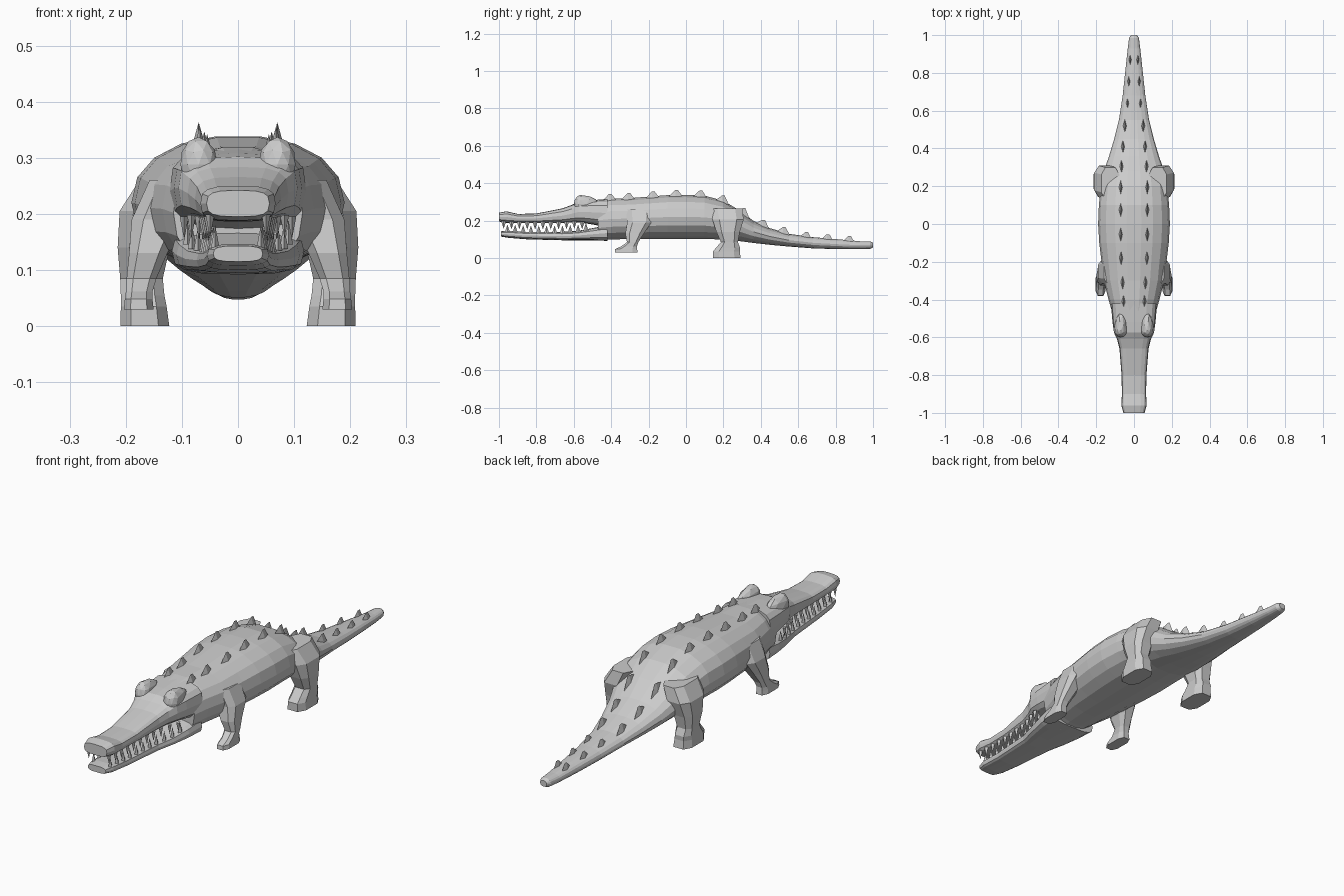
import bpy, bmesh, math

if "Cube" in bpy.data.objects:
    bpy.data.objects.remove(bpy.data.objects["Cube"])

hide = bpy.data.materials.new("hide_grey")
hide.diffuse_color = (0.6, 0.6, 0.6, 1)
hide.use_nodes = True
hide.node_tree.nodes["Principled BSDF"].inputs["Base Color"].default_value = hide.diffuse_color


def finish(bm, name, mirror=False):
    bmesh.ops.recalc_face_normals(bm, faces=bm.faces)
    me = bpy.data.meshes.new(name)
    bm.to_mesh(me)
    bm.free()
    me.materials.append(hide)
    ob = bpy.data.objects.new(name, me)
    bpy.context.collection.objects.link(ob)
    if mirror:
        ob.modifiers.new("mirror", 'MIRROR').use_mirror_merge = False
    return ob


def curve(a, half, n):
    # superellipse point at angle a
    c, s = math.cos(a), math.sin(a)
    f = 2 / n
    return (half[0] * math.copysign(abs(c) ** f, c),
            half[1] * math.copysign(abs(s) ** f, s))


def skin(bm, rings):
    rows = [[bm.verts.new(p) for p in r] for r in rings]
    k = len(rows[0])
    for r0, r1 in zip(rows, rows[1:]):
        for i in range(k):
            j = (i + 1) % k
            bm.faces.new((r0[i], r0[j], r1[j], r1[i]))
    bm.faces.new(rows[0])
    bm.faces.new(rows[-1])


def long_part(name, stations, n, sides):
    # stations along y: (y, half width, bottom, top)
    bm = bmesh.new()
    rings = []
    for y, w, z0, z1 in stations:
        pts = [curve(2 * math.pi * i / sides, (w, (z1 - z0) / 2), n) for i in range(sides)]
        rings.append([(x, y, (z0 + z1) / 2 + z) for x, z in pts])
    skin(bm, rings)
    return finish(bm, name)


def leg(name, stations):
    # stations downwards: (x, y, z, half x, half y)
    bm = bmesh.new()
    rings = []
    for x, y, z, hx, hy in stations:
        pts = [curve(2 * math.pi * (i + .5) / 8, (hx, hy), 3) for i in range(8)]
        rings.append([(x + a, y + b, z) for a, b in pts])
    skin(bm, rings)
    return finish(bm, name, True)


def sample(stations, y):
    st = sorted(stations)
    for a, b in zip(st, st[1:]):
        if a[0] <= y <= b[0]:
            t = (y - a[0]) / (b[0] - a[0])
            return [p + (q - p) * t for p, q in zip(a, b)]
    return st[-1]


# Trunk and tail
BODY = [(-.47, .115, .092, .312), (-.40, .135, .098, .320), (-.30, .160, .100, .322),
        (-.20, .172, .100, .330), (-.10, .184, .100, .338), (0, .190, .100, .340),
        (.10, .186, .100, .335), (.20, .176, .098, .308), (.28, .160, .090, .260),
        (.36, .132, .080, .200), (.45, .105, .070, .160), (.55, .080, .061, .130),
        (.68, .060, .051, .112), (.82, .045, .047, .100), (.93, .033, .047, .090),
        (.985, .026, .049, .089), (1.0, .016, .056, .082)]
long_part("body_and_tail", BODY, 2.2, 18)

# Jaws
UPPER = [(-.42, .122, .165, .316), (-.52, .114, .183, .308), (-.575, .106, .190, .302),
         (-.61, .090, .190, .284), (-.66, .077, .187, .266), (-.80, .066, .186, .238),
         (-.90, .064, .187, .236), (-.96, .067, .188, .250), (-1.0, .056, .195, .242)]
LOWER = [(-.42, .118, .092, .175), (-.50, .110, .094, .160), (-.58, .094, .095, .145),
         (-.66, .074, .095, .140), (-.85, .060, .100, .140), (-.95, .055, .108, .146),
         (-.99, .044, .115, .143)]
long_part("upper_jaw", UPPER, 3.2, 16)
long_part("lower_jaw", LOWER, 3.2, 16)

# Brow bulges over the eyes
bm = bmesh.new()
bmesh.ops.create_icosphere(bm, subdivisions=2, radius=1)
for v in bm.verts:
    x, y, z = v.co
    long = .035 if y < 0 else .10
    v.co = (.070 + .034 * x, -.565 + long * y, .288 + .049 * z)
finish(bm, "brows", True)

# Legs with feet
leg("front_legs", [(.115, -.25, .26, .045, .075), (.142, -.25, .19, .050, .068),
                   (.160, -.275, .13, .036, .052), (.172, -.285, .085, .028, .032),
                   (.176, -.305, .062, .025, .045), (.177, -.320, .048, .026, .062),
                   (.177, -.320, .030, .028, .064)])
leg("hind_legs", [(.125, .215, .265, .050, .090), (.155, .225, .205, .059, .088),
                  (.168, .225, .14, .049, .066), (.172, .232, .085, .040, .048),
                  (.170, .225, .055, .041, .068), (.168, .216, .035, .043, .076),
                  (.166, .218, 0, .046, .078)])

# Back scutes, a row each side of the spine
SCUTES = [(-.41, .055), (-.31, .060), (-.18, .068), (-.055, .070), (.075, .070), (.195, .070),
          (.305, .066), (.41, .058), (.52, .048), (.64, .034), (.755, .027), (.87, .020)]
bm = bmesh.new()
for y, x in SCUTES:
    def top(yy):
        _, w, z0, z1 = sample(BODY, yy)
        return (z0 + z1) / 2 + (z1 - z0) / 2 * (1 - (x / w) ** 2.2) ** (1 / 2.2)
    s = 1 if y < .6 else .8
    base = [bm.verts.new((x + dx * s, y + dy * s, top(y + dy * s) - .008))
            for dx, dy in ((-.011, 0), (0, -.042), (.011, 0), (0, .040))]
    tip = [bm.verts.new((x, y + dy, top(y) + .031 * s)) for dy in (-.003, .012)]
    a, b, c, d = base
    bm.faces.new((a, b, tip[0]))
    bm.faces.new((b, c, tip[0]))
    bm.faces.new((c, d, tip[1], tip[0]))
    bm.faces.new((d, a, tip[0], tip[1]))
    bm.faces.new(base)
finish(bm, "back_scutes", True)


# Teeth along each jaw edge
def teeth(name, stations, ys, col, sign):
    bm = bmesh.new()
    for y in ys:
        st = sample(stations, y)
        x, z = st[1] - .013, st[col] - sign * .008
        ring = [bm.verts.new((x + .008 * math.cos(a), y + .014 * math.sin(a), z))
                for a in (0, math.pi / 2, math.pi, 1.5 * math.pi)]
        tip = bm.verts.new((x, y, z + sign * .042))
        for i in range(4):
            bm.faces.new((ring[i], ring[(i + 1) % 4], tip))
        bm.faces.new(ring)
    finish(bm, name, True)


teeth("upper_teeth", UPPER, [-.975 + .042 * i for i in range(11)], 2, -1)
teeth("lower_teeth", LOWER, [-.955 + .042 * i for i in range(11)], 3, 1)
